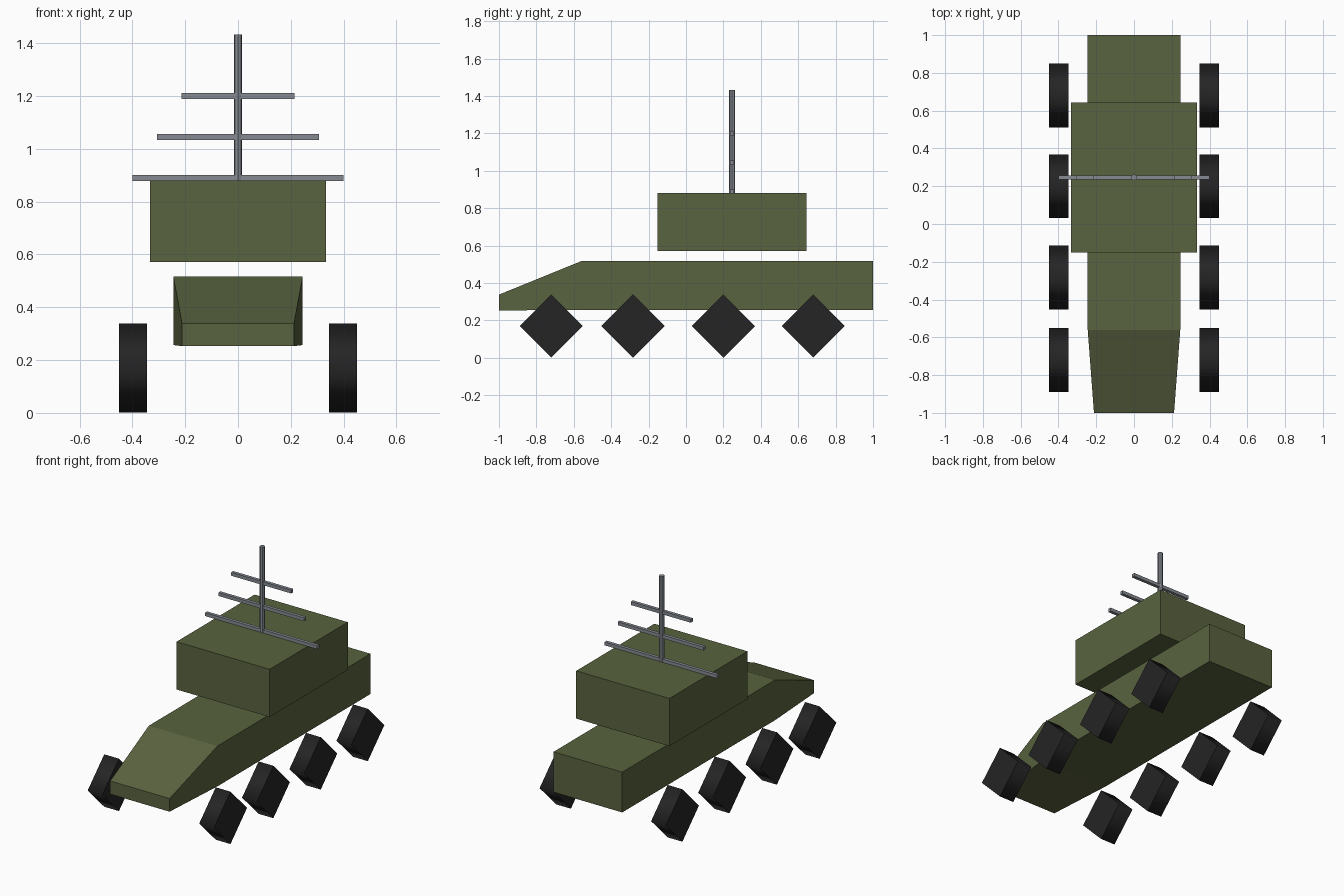
import bpy
import bmesh
from math import pi
from mathutils import Matrix

if "Cube" in bpy.data.objects:
    bpy.data.objects.remove(bpy.data.objects["Cube"])


def make_material(name, rgb):
    mat = bpy.data.materials.new(name)
    mat.use_nodes = True
    color = (*rgb, 1)
    mat.diffuse_color = color
    mat.node_tree.nodes["Principled BSDF"].inputs["Base Color"].default_value = color
    return mat


green = make_material("olive green", (0.1, 0.125, 0.05))
black = make_material("tyre black", (0.018, 0.018, 0.018))
grey = make_material("antenna grey", (0.24, 0.26, 0.29))


def finish(name, bm, mat):
    bmesh.ops.recalc_face_normals(bm, faces=bm.faces)
    mesh = bpy.data.meshes.new(name)
    bm.to_mesh(mesh)
    bm.free()
    mesh.materials.append(mat)
    obj = bpy.data.objects.new(name, mesh)
    bpy.context.collection.objects.link(obj)
    return obj


def box(name, center, size, mat):
    bm = bmesh.new()
    bmesh.ops.create_cube(bm, size=1, matrix=Matrix.Translation(center) @ Matrix.Diagonal((*size, 1)))
    return finish(name, bm, mat)


def cylinder(name, center, radius, depth, sides, rotation, mat):
    bm = bmesh.new()
    bmesh.ops.create_cone(bm, cap_ends=True, segments=sides, radius1=radius, radius2=radius,
                          depth=depth, matrix=Matrix.Translation(center) @ rotation)
    return finish(name, bm, mat)


# Hull: three cross-sections (y, half width, bottom, top) joined end to end
bm = bmesh.new()
rings = []
for y, w, low, high in [(-1, 0.212, 0.253, 0.338), (-0.56, 0.245, 0.257, 0.517), (1, 0.245, 0.257, 0.517)]:
    rings.append([bm.verts.new((x, y, z)) for x, z in ((-w, low), (w, low), (w, high), (-w, high))])
for a, b in zip(rings, rings[1:]):
    for i in range(4):
        j = (i + 1) % 4
        bm.faces.new((a[i], a[j], b[j], b[i]))
bm.faces.new(rings[0])
bm.faces.new(rings[-1])
finish("hull", bm, green)

# Cabin floating just above the hull
box("cabin", (0, 0.246, 0.726), (0.665, 0.796, 0.308), green)

# Wheels: four-sided, standing on a corner, with softly shaded treads
for side, x in (("right", -0.398), ("left", 0.398)):
    for number, y in enumerate((-0.72, -0.283, 0.2, 0.68), 1):
        wheel = cylinder(f"{side}_wheel_{number}", (x, y, 0.17), 0.169, 0.105, 4,
                         Matrix.Rotation(pi / 2, 4, "Y"), black)
        mesh = wheel.data
        bm = bmesh.new()
        bm.from_mesh(mesh)
        for face in bm.faces:
            cap = abs(face.normal.x) > 0.9
            face.smooth = not cap
            if cap:
                for edge in face.edges:
                    edge.smooth = False
        bm.to_mesh(mesh)
        bm.free()

# Antenna mast and its crossbars
cylinder("antenna_mast", (0, 0.247, 1.156), 0.016, 0.554, 8, Matrix.Identity(4), grey)
for number, (z, half) in enumerate(((0.89, 0.4), (1.045, 0.306), (1.2, 0.214)), 1):
    box(f"antenna_crossbar_{number}", (0, 0.247, z), (2 * half, 0.021, 0.022), grey)
